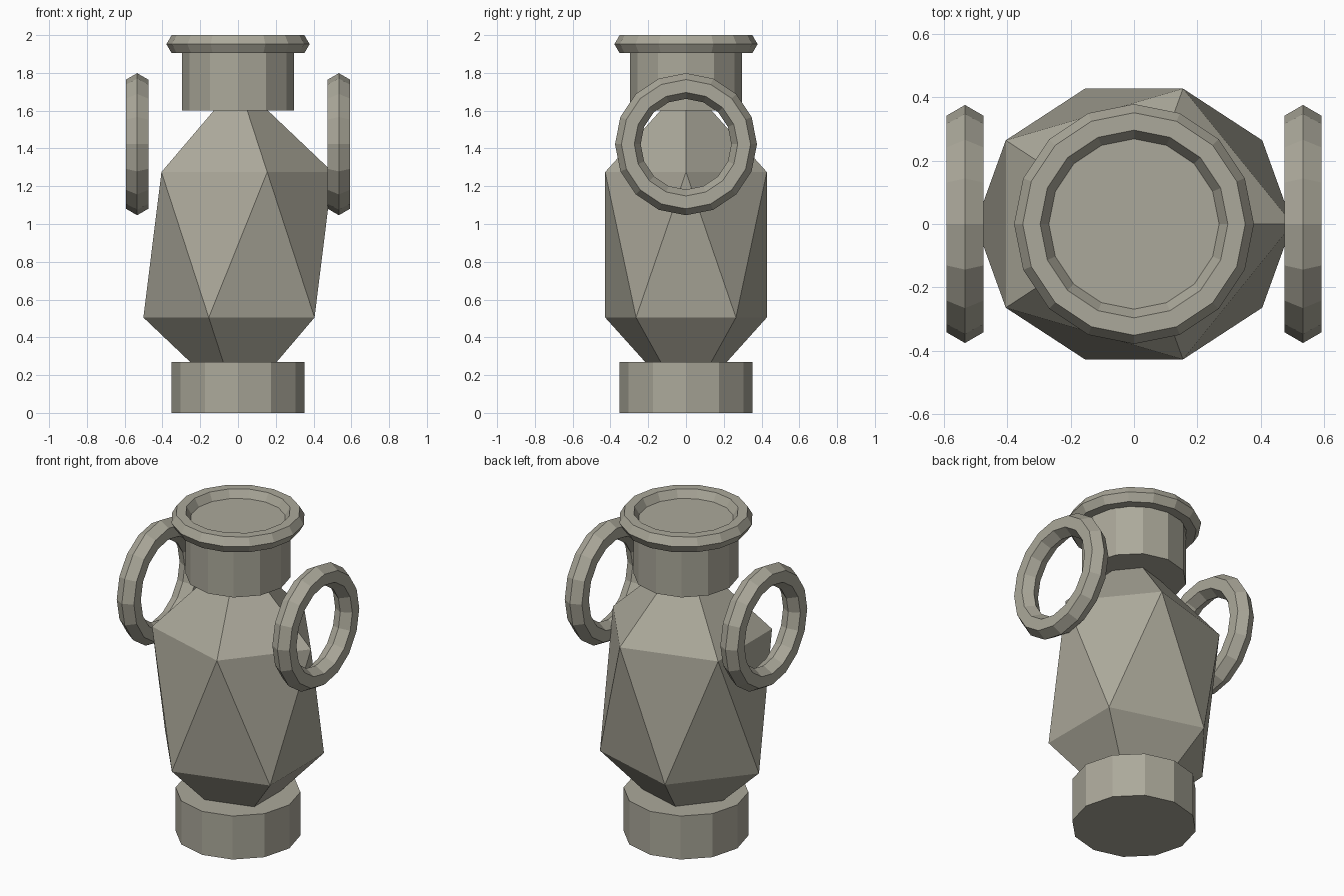
import bpy
import math

if "Cube" in bpy.data.objects:
    bpy.data.objects.remove(bpy.data.objects["Cube"])

stone = bpy.data.materials.new("warm_grey_stone")
stone.diffuse_color = (0.41, 0.395, 0.325, 1)
stone.use_nodes = True
stone.node_tree.nodes["Principled BSDF"].inputs["Base Color"].default_value = stone.diffuse_color


def finish(name):
    ob = bpy.context.object
    ob.name = name
    ob.data.materials.append(stone)
    return ob


def drum(name, radius, z0, z1):
    bpy.ops.mesh.primitive_cylinder_add(vertices=12, radius=radius, depth=z1 - z0,
                                        location=(0, 0, (z0 + z1) / 2))
    return finish(name)


def ring(name, major, minor, location, tilt=0):
    bpy.ops.mesh.primitive_torus_add(major_segments=16, minor_segments=6,
                                     major_radius=major, minor_radius=minor,
                                     location=location, rotation=(0, tilt, 0))
    return finish(name)


# foot and neck
drum("base", 0.352, 0, 0.27)
drum("neck", 0.296, 1.60, 1.952)

# faceted belly: a stretched icosahedron
bpy.ops.mesh.primitive_ico_sphere_add(subdivisions=1, radius=1, location=(0, 0, 0.89))
finish("body").scale = (0.56, 0.503, 0.861)

# rolled lip
ring("rim", 0.324, 0.055, (0, 0, 1.952))

# upright ring handles on both sides
for side, label in ((-1, "left"), (1, "right")):
    ring(label + "_handle", 0.308, 0.068, (side * 0.534, 0, 1.4225), math.pi / 2)
